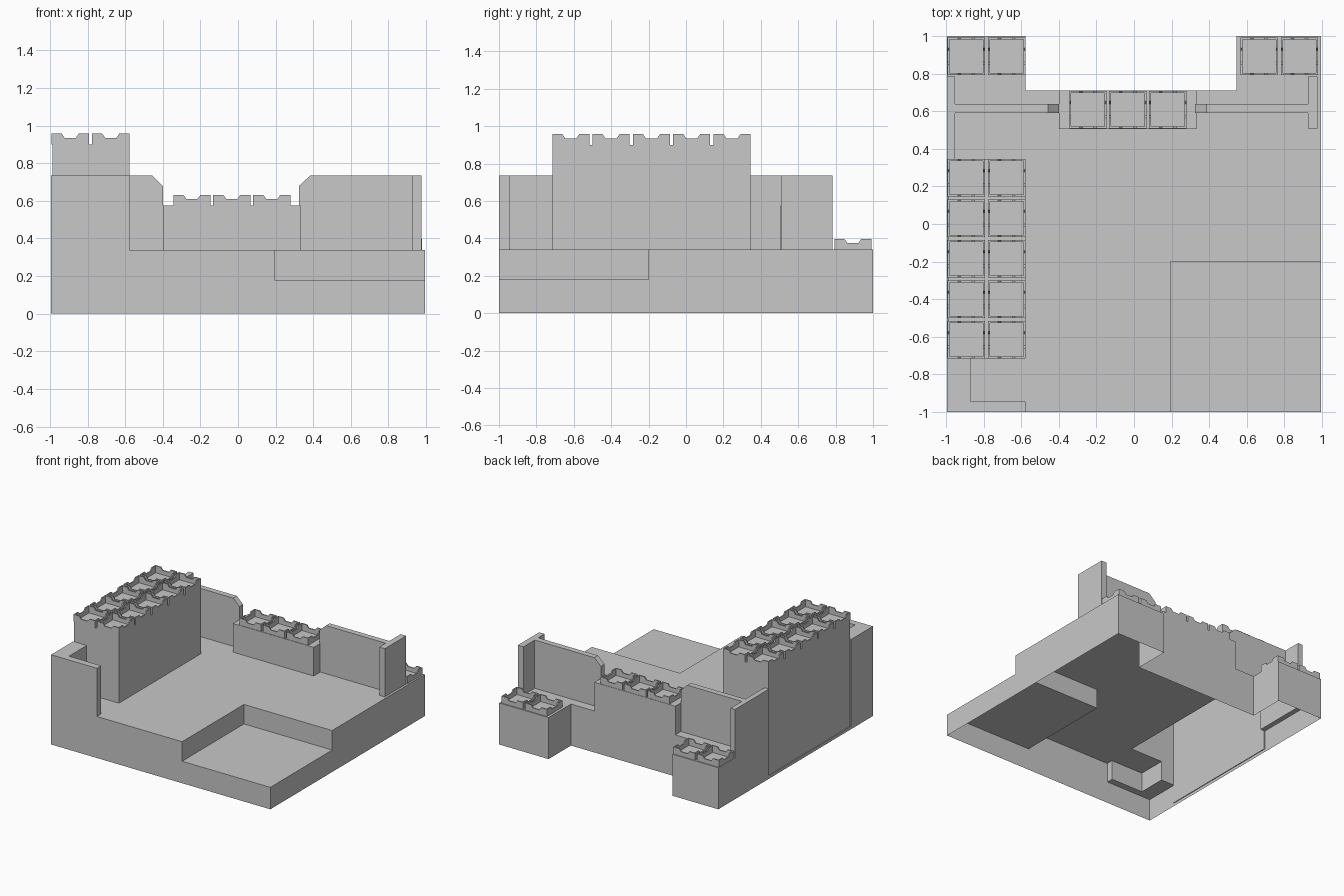
import bpy, bmesh
from mathutils import Matrix, Vector

if "Cube" in bpy.data.objects:
    bpy.data.objects.remove(bpy.data.objects["Cube"], do_unlink=True)

stone = bpy.data.materials.new("grey_stone")
stone.use_nodes = True
GREY = (0.58, 0.58, 0.58, 1)
stone.diffuse_color = GREY
stone.node_tree.nodes["Principled BSDF"].inputs["Base Color"].default_value = GREY


def add_object(name, mesh, location=(0, 0, 0)):
    obj = bpy.data.objects.new(name, mesh)
    obj.location = location
    bpy.context.collection.objects.link(obj)
    return obj


def finish(name, bm):
    mesh = bpy.data.meshes.new(name)
    bm.to_mesh(mesh)
    bm.free()
    mesh.materials.append(stone)
    return mesh


def add_prism(bm, profile, y0, y1, matrix=Matrix()):
    """Extrude an x-z profile from y0 to y1."""
    face = bm.faces.new([bm.verts.new(matrix @ Vector((x, y0, z))) for x, z in profile])
    push = matrix.to_3x3() @ Vector((0, y1 - y0, 0))
    extruded = bmesh.ops.extrude_face_region(bm, geom=[face], use_keep_orig=True)["geom"]
    bmesh.ops.translate(bm, vec=push, verts=[v for v in extruded if isinstance(v, bmesh.types.BMVert)])
    bmesh.ops.recalc_face_normals(bm, faces=bm.faces)


def prism(name, profile, y0, y1):
    bm = bmesh.new()
    add_prism(bm, profile, y0, y1)
    return add_object(name, finish(name, bm))


def rect(x0, x1, z0, z1):
    return [(x0, z0), (x1, z0), (x1, z1), (x0, z1)]


SIDE = 0.993
FOLD = -0.578                            # inner edge of the keep and left bastion
SUNK, FLOOR, WALL, KEEP, GATE = 0.18, 0.34, 0.735, 0.9, 0.575

# Hollow base, open below: rectangles with heights, later ones override
PLAN = [
    (-SIDE, SIDE, -1, 0.71, FLOOR),            # courtyard
    (-SIDE, FOLD, 0.71, 1, FLOOR),             # rear corner bastions
    (0.545, SIDE, 0.71, 1, FLOOR),
    (0.194, SIDE, -1, -0.2, SUNK),             # sunken corner
    (-SIDE, -0.987, -0.715, 0.345, 0.025),     # ledge at the foot of the keep
    (-0.987, FOLD, -0.715, 0.345, KEEP),       # keep
]


def height(x, y):
    h = 0
    for x0, x1, y0, y1, z in PLAN:
        if x0 < x < x1 and y0 < y < y1:
            h = z
    return h


def build_base():
    xs = sorted({v for r in PLAN for v in r[:2]})
    ys = sorted({v for r in PLAN for v in r[2:4]})
    bm = bmesh.new()

    def quad(*points):
        bm.faces.new([bm.verts.new(p) for p in points])

    for x0, x1 in zip(xs, xs[1:]):
        for y0, y1 in zip(ys, ys[1:]):
            h = height((x0 + x1) / 2, (y0 + y1) / 2)
            if h == 0:
                continue
            corners = [(x0, y0), (x1, y0), (x1, y1), (x0, y1)]
            quad(*[(x, y, h) for x, y in corners])
            # Vertical drop to each lower neighbour
            for i, (a, b) in enumerate(corners):
                c, d = corners[(i + 1) % 4]
                out = Vector((d - b, a - c)).normalized() * 0.001
                low = height((a + c) / 2 + out.x, (b + d) / 2 + out.y)
                if low < h:
                    quad((a, b, low), (c, d, low), (c, d, h), (a, b, h))
    bmesh.ops.remove_doubles(bm, verts=bm.verts, dist=0.0001)
    add_object("castle_base", finish("castle_base", bm))


build_base()

# Outer walls, whose feet reach below the courtyard floor
prism("corner_wall_side", rect(-SIDE, -0.87, SUNK, WALL), -1, -0.715)
prism("corner_wall_front", rect(-0.87, FOLD, SUNK, WALL), -1, -0.945)
prism("left_end_wall", rect(-SIDE, -0.952, SUNK, WALL), 0.345, 0.783)

# Rear curtain walls, with a chamfered end beside the gate
prism("left_curtain_wall",
      [(-0.952, FLOOR), (-0.4, FLOOR), (-0.4, 0.68), (-0.457, WALL), (-0.952, WALL)], 0.59, 0.637)
prism("right_curtain_wall",
      [(0.325, FLOOR), (0.93, FLOOR), (0.93, WALL), (0.385, WALL), (0.325, 0.68)], 0.59, 0.637)
prism("right_end_wall", rect(0.925, 0.975, FLOOR, WALL), 0.507, 0.783)
prism("gate_block", rect(-0.4, 0.332, FLOOR, GATE), 0.505, 0.71)

# One battlement cell: a notched parapet on all four sides
HALF, RIM, TOP, DIP = 0.099, 0.01, 0.057, 0.035
side = [(-HALF, 0), (HALF, 0), (HALF, TOP), (0.045, TOP), (0.03, DIP),
        (-0.03, DIP), (-0.045, TOP), (-HALF, TOP)]
bm = bmesh.new()
for turn in range(4):
    add_prism(bm, side, -HALF, RIM - HALF, Matrix.Rotation(turn * 1.570796, 4, "Z"))
cell = finish("battlement", bm)


def battlements(name, columns, rows, z):
    for x in columns:
        for y in rows:
            add_object(name, cell, (x, y, z))


LEFT = (-0.892, -0.677)
battlements("keep_battlement", LEFT, [0.246 - 0.2155 * i for i in range(5)], KEEP)
battlements("left_bastion_battlement", LEFT, [0.892], FLOOR)
battlements("right_bastion_battlement", (0.665, 0.88), [0.892], FLOOR)
battlements("gate_battlement", (-0.245, -0.033, 0.18), [0.608], GATE)
